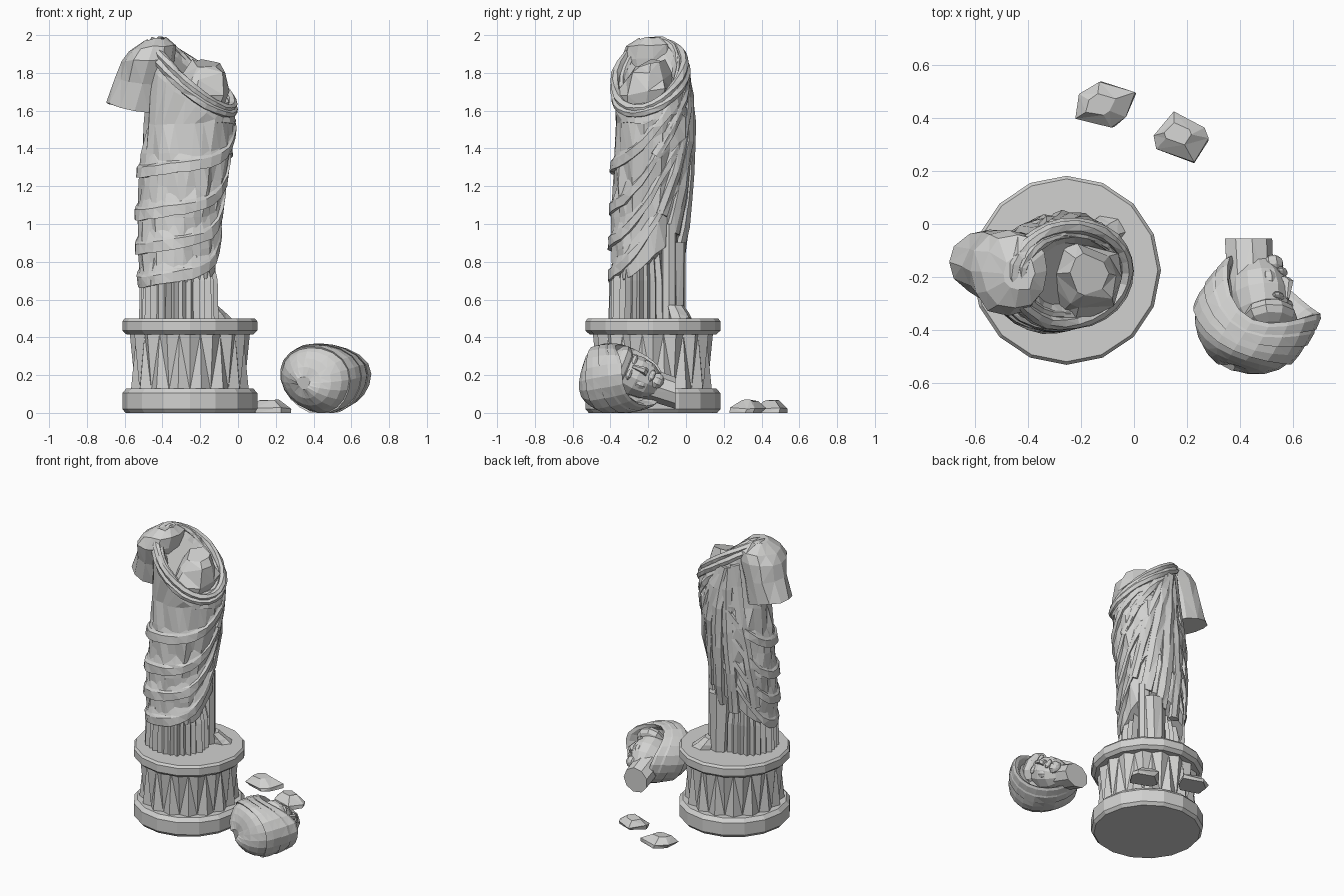
import bpy, bmesh, math, random
from mathutils import Vector as V

if "Cube" in bpy.data.objects:
    bpy.data.objects.remove(bpy.data.objects["Cube"])

random.seed(4)
TAU = 2 * math.pi
stone = bpy.data.materials.new("pale grey stone")
stone.diffuse_color = (0.64, 0.64, 0.63, 1)
stone.use_nodes = True
stone.node_tree.nodes["Principled BSDF"].inputs["Base Color"].default_value = stone.diffuse_color


def mesh_object(name, verts, faces):
    me = bpy.data.meshes.new(name)
    me.from_pydata([tuple(v) for v in verts], [], faces)
    bm = bmesh.new()
    bm.from_mesh(me)
    bmesh.ops.triangulate(bm, faces=[f for f in bm.faces if len(f.verts) == 4])
    bmesh.ops.recalc_face_normals(bm, faces=bm.faces)
    bm.to_mesh(me)
    bm.free()
    me.materials.append(stone)
    ob = bpy.data.objects.new(name, me)
    bpy.context.collection.objects.link(ob)
    return ob


def loft(name, rings, cap_a=True, cap_b=True, jitter=0.0, wrap=False):
    """Skin a list of closed rings with equal point counts."""
    n, m = len(rings[0]), len(rings)
    verts = [V(p) + V([random.uniform(-jitter, jitter) for _ in range(3)])
             for r in rings for p in r]
    faces = []
    for j in range(m if wrap else m - 1):
        a, b = j * n, ((j + 1) % m) * n
        for i in range(n):
            k = (i + 1) % n
            faces.append((a + i, a + k, b + k, b + i))
    if cap_a and not wrap:
        faces.append(tuple(reversed(range(n))))
    if cap_b and not wrap:
        faces.append(tuple(range((m - 1) * n, m * n)))
    return mesh_object(name, verts, faces)


def ellipse(c, a, b, n=16):
    c, a, b = V(c), V(a), V(b)
    return [c + a * math.cos(TAU * i / n) + b * math.sin(TAU * i / n) for i in range(n)]


def tube(name, pts, outs, rad, closed=False, flat=1.0):
    """Six-sided cloth roll along points, with outward directions."""
    rings, n = [], len(pts)
    for i, p in enumerate(pts):
        nxt = pts[(i + 1) % n] if closed else pts[min(i + 1, n - 1)]
        prv = pts[i - 1] if closed else pts[max(i - 1, 0)]
        side = (nxt - prv).normalized().cross(outs[i]).normalized()
        rings.append(ellipse(p, outs[i] * rad * flat, side * rad, 6))
    return loft(name, rings, jitter=0.003, wrap=closed)


# Body envelope: height, left x, right x, front y, back y
ENV = [(0.6, -.50, -.13, -.39, -.03), (0.75, -.525, -.115, -.395, -.03),
       (0.9, -.53, -.10, -.395, -.01), (1.1, -.53, -.085, -.39, .015),
       (1.3, -.52, -.055, -.385, .025), (1.5, -.50, -.02, -.375, .03),
       (1.65, -.49, -.015, -.38, .02), (1.8, -.48, -.01, -.395, .005),
       (2.0, -.46, -.01, -.395, -.005)]


def surf(th, z, off=0.0):
    for lo, hi in zip(ENV, ENV[1:]):
        if z <= hi[0] or hi is ENV[-1]:
            t = (z - lo[0]) / (hi[0] - lo[0])
            x0, x1, y0, y1 = [p + (q - p) * t for p, q in zip(lo[1:], hi[1:])]
            break
    return V(((x0 + x1) / 2 + ((x1 - x0) / 2 + off) * math.cos(th),
              (y0 + y1) / 2 + ((y1 - y0) / 2 + off) * math.sin(th), z))


def swing(th):      # 0 at the front left, 1 at the back right
    return ((1 - math.cos(th - math.radians(242))) / 2) ** 3


def neck_z(th):     # slanted broken neckline, sagging at the front
    return 1.795 - 0.165 * math.cos(th) + 0.065 * math.sin(th)


# Pedestal: two bevelled slabs and a fluted drum
PX, PY = -0.255, -0.175


def disc(r, z, n=16):
    return ellipse((PX, PY, z), (r, 0, 0), (0, r, 0), n)


loft("pedestal_foot", [disc(.34, 0), disc(.357, .02), disc(.357, .105), disc(.335, .13)])
loft("pedestal_top", [disc(.335, .415), disc(.357, .435), disc(.357, .485), disc(.345, .5)])
flutes = 32
drum = []
for z, ph in ((.12, 0), (.42, 1)):
    drum.append([(PX + r * math.cos(TAU * i / flutes), PY + r * math.sin(TAU * i / flutes), z)
                 for i in range(flutes) for r in [.318 if (i + ph) % 2 else .288]])
loft("fluted_drum", drum)

# Pleated underskirt
pleats = 56
skirt = []
for z, g in ((.5, 1.0), (.7, .98), (.78, .9), (1.0, .7)):
    random.seed(9)
    ring = []
    for i in range(pleats):
        s = g * ((1.0 if i % 2 else .87) + random.uniform(-.05, .02))
        th = TAU * i / pleats
        ring.append((-.315 + .21 * s * math.cos(th), -.225 + .19 * s * math.sin(th), z))
    skirt.append(ring)
loft("pleated_skirt", skirt)
loft("skirt_column", [ellipse((-.16, -.09, z), (.04, 0, 0), (0, .04, 0), 7) for z in (.5, 1.0)])
loft("trailing_hem", [ellipse((-.11, -.03, .5), (.075, .0, 0), (0, .06, 0), 7),
                      ellipse((-.13, -.04, .53), (.07, 0, 0), (0, .055, 0), 7),
                      ellipse((-.16, -.06, .57), (.05, 0, 0), (0, .045, 0), 7)], jitter=.004)
loft("back_tail", [ellipse((-.22, -.05, .5), (.06, 0, 0), (0, .05, 0), 7),
                   ellipse((-.22, -.06, .9), (.08, 0, 0), (0, .06, 0), 7)], jitter=.004)

# Draped body, with ring slant growing toward the neckline
N = 26
angles = [TAU * i / N for i in range(N)]
rings = []
for base, rise in ((.69, .25), (.86, .27), (1.03, .28), (1.2, .26), (1.37, .2), (1.53, .06)):
    rings.append([surf(t, base + rise * swing(t), random.uniform(-.014, .01)) for t in angles])
rings.append([surf(t, neck_z(t) - .09) for t in angles])
rings.append([surf(t, neck_z(t), -.01) for t in angles])
rings.append([surf(t, neck_z(t) + .005, -.045) for t in angles])
rings.append([surf(t, neck_z(t) - .06, -.08) for t in angles])
loft("draped_body", rings, jitter=.006)

# Cloth layers with overlapping hems, sinking into the folds at the back
for k, (base, rise) in enumerate(((.685, .5), (.86, .52), (1.04, .5), (1.265, .36))):
    rows = [(0, -.03), (-.005, .02), (.05, .017), (.065, .006), (.12, -.012)]
    loft(f"cloth_hem_{k}",
         [[surf(t, base + rise * swing(t) + .035 * (1 + math.cos(t)) + dz - .02,
                off - .016 * max(0, math.cos(t - 1.1))) for t in angles]
          for dz, off in rows], False, False, jitter=.004)

# Rolled cloth around the broken neckline
for k, (dz, off, rad) in enumerate(((.0, -.012, .024), (-.035, -.005, .024), (-.008, -.042, .018))):
    pts = [surf(t, neck_z(t) + dz + .012 * math.sin(2 * t + k), off) for t in angles]
    tube(f"neck_roll_{k}", pts, [V((math.cos(t), math.sin(t), .2)).normalized() for t in angles],
         rad, True)

# Broad folds fanning down the back from the shoulder
FOLDS = [(100, 1.80, 18, 1.05, .035), (100, 1.80, 42, .95, .045), (105, 1.82, 70, .84, .045),
         (110, 1.82, 100, .80, .04), (120, 1.84, 140, .85, .035), (92, 1.78, 5, 1.36, .03)]
for k, (a0, z0, a1, z1, rad) in enumerate(FOLDS):
    pts, outs = [], []
    for i in range(8):
        u = i / 7
        th = math.radians(a0 + (a1 - a0) * u ** .8)
        pts.append(surf(th, z0 + (z1 - z0) * u, random.uniform(-.012, .002)))
        outs.append(V((math.cos(th), math.sin(th), 0)))
    tube(f"back_fold_{k}", pts, outs, rad, flat=.55)

# Sleeve over the broken arm
loft("arm_sleeve", [
    ellipse((-.545, -.15, 1.605), (.16, -.01, -.035), (0, .13, 0), 12),
    ellipse((-.505, -.16, 1.75), (.14, 0, -.02), (0, .145, 0), 12),
    ellipse((-.475, -.18, 1.87), (.148, 0, .01), (0, .165, 0), 12),
    ellipse((-.445, -.18, 1.935), (.125, 0, .015), (0, .14, 0), 12),
    ellipse((-.43, -.18, 1.98), (.06, 0, .01), (0, .07, 0), 12)], jitter=.008)


def boulder(name, c, size, seed, n=8, rough=.12, floor=False, turn=0.0, lean=(0, 0)):
    """Faceted lump made of a few stacked irregular rings."""
    random.seed(seed)
    rows = []
    prof = ((0, .9), (.4, 1.0), (.9, .45)) if floor else \
        ((-1, .3), (-.5, .9), (.1, 1), (.6, .85), (1, .5))
    for h, r in prof:
        row = []
        for i in range(n):
            t = TAU * (i + .3 * math.sin(2.3 * i + seed)) / n
            x = size[0] * r * math.cos(t) * random.uniform(1 - rough, 1)
            y = size[1] * r * math.sin(t) * random.uniform(1 - rough, 1)
            row.append((c[0] + x * math.cos(turn) - y * math.sin(turn) + lean[0] * h,
                        c[1] + x * math.sin(turn) + y * math.cos(turn) + lean[1] * h,
                        c[2] + size[2] * (h + (random.uniform(-rough, 0) if h else 0))))
        rows.append(row)
    return loft(name, rows)


# Broken stump inside the neckline, and rubble on the ground
boulder("broken_stump", (-.195, -.21, 1.70), (.165, .18, .175), 3, 8, .25, lean=(.02, .02))
boulder("rubble_left", (-.10, .45, 0), (.14, .10, .08), 5, 6, .15, True, .6, (-.03, .0))
boulder("rubble_right", (.185, .312, 0), (.12, .105, .08), 8, 6, .15, True, -.3, (-.02, .03))

# Fallen head: hood turned around the axis through its opening
random.seed(12)
HC = V((.465, -.335, .19))
ax = V((.53, .85, .15)).normalized()
sd = V((.85, -.53, 0)).normalized()
up = sd.cross(ax)
HOOD = [(-.228, .04), (-.212, .10), (-.183, .15), (-.14, .19), (-.095, .21),
        (-.10, .22), (-.05, .226), (.0, .223), (-.005, .23), (.05, .226), (.07, .216),
        (.065, .224), (.11, .216), (.125, .205), (.11, .185), (.06, .165), (.03, .12)]
rows = []
for a, r in HOOD:
    row = []
    for i in range(20):
        t = TAU * i / 20
        w = .985 + .015 * math.sin(3 * t + 14 * a)
        back = .13 * max(0, math.sin(t)) ** 2 * min(1, max(0, (a + .2) / .3))
        p = HC + ax * (a - back + .015 * math.sin(2 * t)) \
            + (sd * math.cos(t) + up * .86 * math.sin(t)) * r * w
        p.z = max(p.z, 0)
        row.append(p)
    rows.append(row)
loft("head_hood", rows)

# Face inside the hood, looking right with its crown toward the front
crown = V((.12, -.9, .42)).normalized()
look = V((.85, .22, .3))
look = (look - crown * look.dot(crown)).normalized()
ear = crown.cross(look)
FC = V((.475, -.27, .195))


def fpt(l, e, c):
    return FC + look * l + ear * e + crown * c


def lump(name, l, e, c, rl, re, rc, n=8):
    rows = [ellipse(fpt(l, e, c + rc * math.sin(u)), look * rl * math.cos(u),
                    ear * re * math.cos(u), n) for u in (-1.45, -.95, -.45, 0, .45, .95, 1.45)]
    loft(name, rows)


lump("face", 0, 0, 0, .115, .11, .155, 12)
lump("chin", .07, 0, -.11, .04, .045, .035)
lump("lips", .102, 0, -.07, .018, .035, .016)
lump("hair_front", .03, 0, .10, .10, .12, .06, 10)
for s, side in ((1, "left"), (-1, "right")):
    lump("brow_" + side, .09, .042 * s, .045, .02, .036, .014)
    lump("cheek_" + side, .065, .05 * s, -.03, .03, .035, .04)
loft("nose", [ellipse(fpt(.105, 0, .045), look * .012, ear * .01, 6),
              ellipse(fpt(.12, 0, -.02), look * .022, ear * .02, 6),
              ellipse(fpt(.105, 0, -.04), look * .02, ear * .022, 6)])
loft("broken_neck", [ellipse((.44, -.28, .18), (.09, 0, 0), (0, .02, .085), 9),
                     ellipse((.43, -.055, .105), (.092, 0, 0), (0, 0, .085), 9)])
